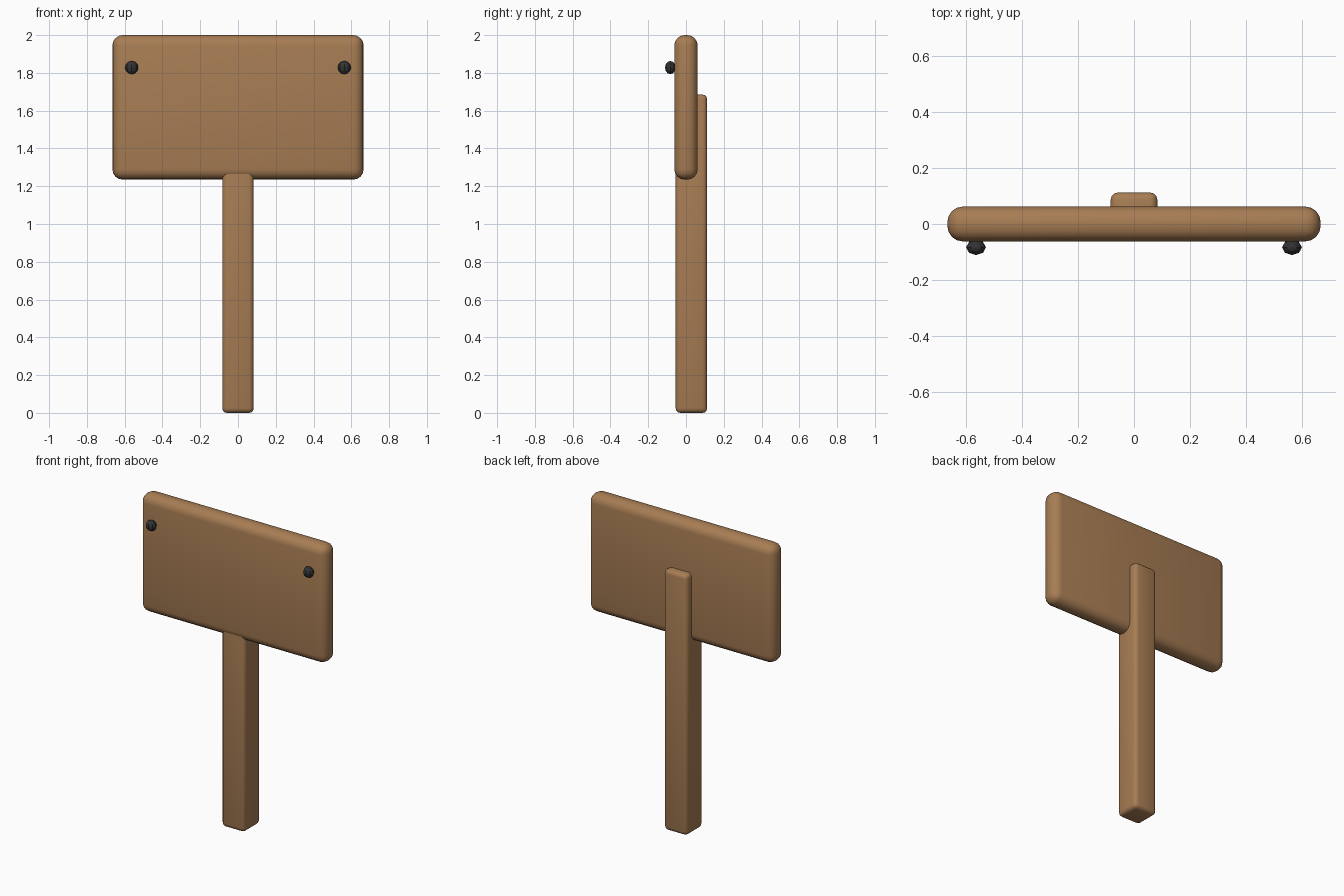
import bpy, math

if "Cube" in bpy.data.objects:
    bpy.data.objects.remove(bpy.data.objects["Cube"])


def material(name, rgb):
    m = bpy.data.materials.new(name)
    m.diffuse_color = (*rgb, 1)
    m.use_nodes = True
    m.node_tree.nodes["Principled BSDF"].inputs["Base Color"].default_value = m.diffuse_color
    return m


wood = material("brown wood", (0.39, 0.205, 0.088))
iron = material("dark iron", (0.033, 0.033, 0.036))


def rounded_box(name, lo, hi, radius, segments):
    bpy.ops.mesh.primitive_cube_add(size=1, location=[(a + b) / 2 for a, b in zip(lo, hi)])
    ob = bpy.context.object
    ob.name = name
    ob.scale = [b - a for a, b in zip(lo, hi)]
    bpy.ops.object.transform_apply(location=False, rotation=False, scale=True)
    bev = ob.modifiers.new("round edges", 'BEVEL')
    bev.width = radius
    bev.segments = segments
    bpy.ops.object.modifier_apply(modifier=bev.name)
    bpy.ops.object.shade_smooth_by_angle(angle=math.radians(40))
    ob.data.materials.append(wood)
    return ob


# Post and sign board
rounded_box("post", (-0.083, -0.055, 0.0), (0.083, 0.112, 1.685), 0.025, 3)
rounded_box("sign_board", (-0.665, -0.062, 1.235), (0.665, 0.062, 2.0), 0.055, 4)

# Faceted nail heads in the upper corners
for side, x in (("left", -0.563), ("right", 0.563)):
    bpy.ops.mesh.primitive_uv_sphere_add(segments=8, ring_count=6, radius=0.035,
                                         location=(x, -0.083, 1.828))
    nail = bpy.context.object
    nail.name = side + "_nail"
    nail.scale.y = 0.8
    nail.data.materials.append(iron)
